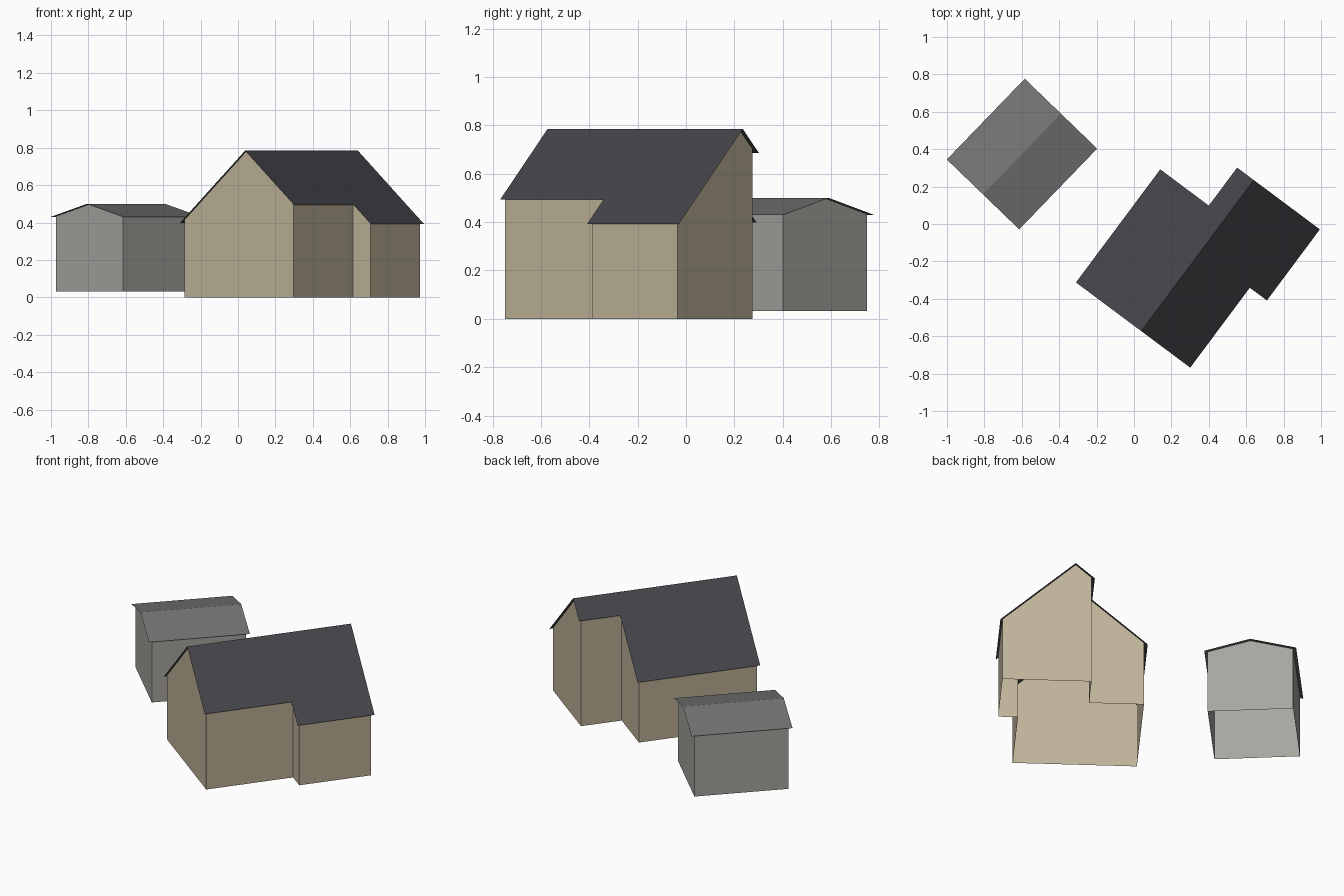
import bpy
import bmesh
from math import radians

cube = bpy.data.objects.get("Cube")
if cube:
    bpy.data.objects.remove(cube, do_unlink=True)


def material(name, rgb):
    mat = bpy.data.materials.new(name)
    mat.use_nodes = True
    linear = [((c / 255 + 0.055) / 1.055) ** 2.4 for c in rgb] + [1.0]
    mat.diffuse_color = linear
    mat.node_tree.nodes["Principled BSDF"].inputs["Base Color"].default_value = linear
    return mat


def gabled(name, outline, ridge_x, top_z, slope, mat, place, floor=None):
    """Fold a footprint into two roof slopes along local y.
    With a floor height, keep only the walls from those slopes down to it."""
    bm = bmesh.new()
    bm.faces.new([bm.verts.new((x, y, 0)) for x, y in outline])
    bmesh.ops.bisect_plane(bm, geom=bm.verts[:] + bm.edges[:] + bm.faces[:],
                           plane_co=(ridge_x, 0, 0), plane_no=(1, 0, 0))
    for v in bm.verts:
        v.co.z = top_z - slope * abs(v.co.x - ridge_x)
    if floor is not None:
        slopes = bm.faces[:]
        rim = [e for e in bm.edges if e.is_boundary]
        grown = bmesh.ops.extrude_edge_only(bm, edges=rim)
        for v in grown["geom"]:
            if isinstance(v, bmesh.types.BMVert):
                v.co.z = floor
        bmesh.ops.recalc_face_normals(bm, faces=bm.faces[:])
        bmesh.ops.delete(bm, geom=slopes, context='FACES')
        # Merge the two halves of each gable end
        bm.normal_update()
        bmesh.ops.dissolve_limit(bm, angle_limit=radians(1), verts=bm.verts[:], edges=bm.edges[:])
    bm.normal_update()
    mesh = bpy.data.meshes.new(name)
    bm.to_mesh(mesh)
    bm.free()
    mesh.materials.append(mat)
    obj = bpy.data.objects.new(name, mesh)
    bpy.context.scene.collection.objects.link(obj)
    obj.location, obj.rotation_euler.z = place[0], radians(place[1])


def stepped(left, left_in, right_in, right, front, step_r, step_l, back):
    """Footprint with a notch at the front right and at the back left."""
    return [(left, front), (right_in, front), (right_in, step_r), (right, step_r),
            (right, back), (left_in, back), (left_in, step_l), (left, step_l)]


def rectangle(hx, hy):
    return [(-hx, -hy), (hx, -hy), (hx, hy), (-hx, hy)]


wall_beige = material("beige wall", (192, 180, 154))
roof_dark = material("charcoal roof", (69, 68, 73))
shed_grey = material("light grey wall", (167, 166, 161))
shed_dark = material("grey roof", (116, 116, 116))

# House: stepped walls, open below, under a steep roof
house_at = ((0, 0, 0), -36.7)
gabled("house_walls", stepped(-0.041, 0.28, 0.685, 0.80, -0.422, 0.112, 0.303, 0.553),
       0.373, 0.783, 0.89, wall_beige, house_at, floor=0)
gabled("house_roof", stepped(-0.062, 0.262, 0.70, 0.814, -0.436, 0.097, 0.318, 0.571),
       0.373, 0.785, 0.89, roof_dark, house_at)

# Shed: plain walls under a shallow roof, set slightly higher
shed_at = ((-0.599, 0.374, 0), -44)
gabled("shed_walls", rectangle(0.25, 0.28), 0, 0.498, 0.26, shed_grey, shed_at, floor=0.032)
gabled("shed_roof", rectangle(0.269, 0.30), 0, 0.5, 0.26, shed_dark, shed_at)
